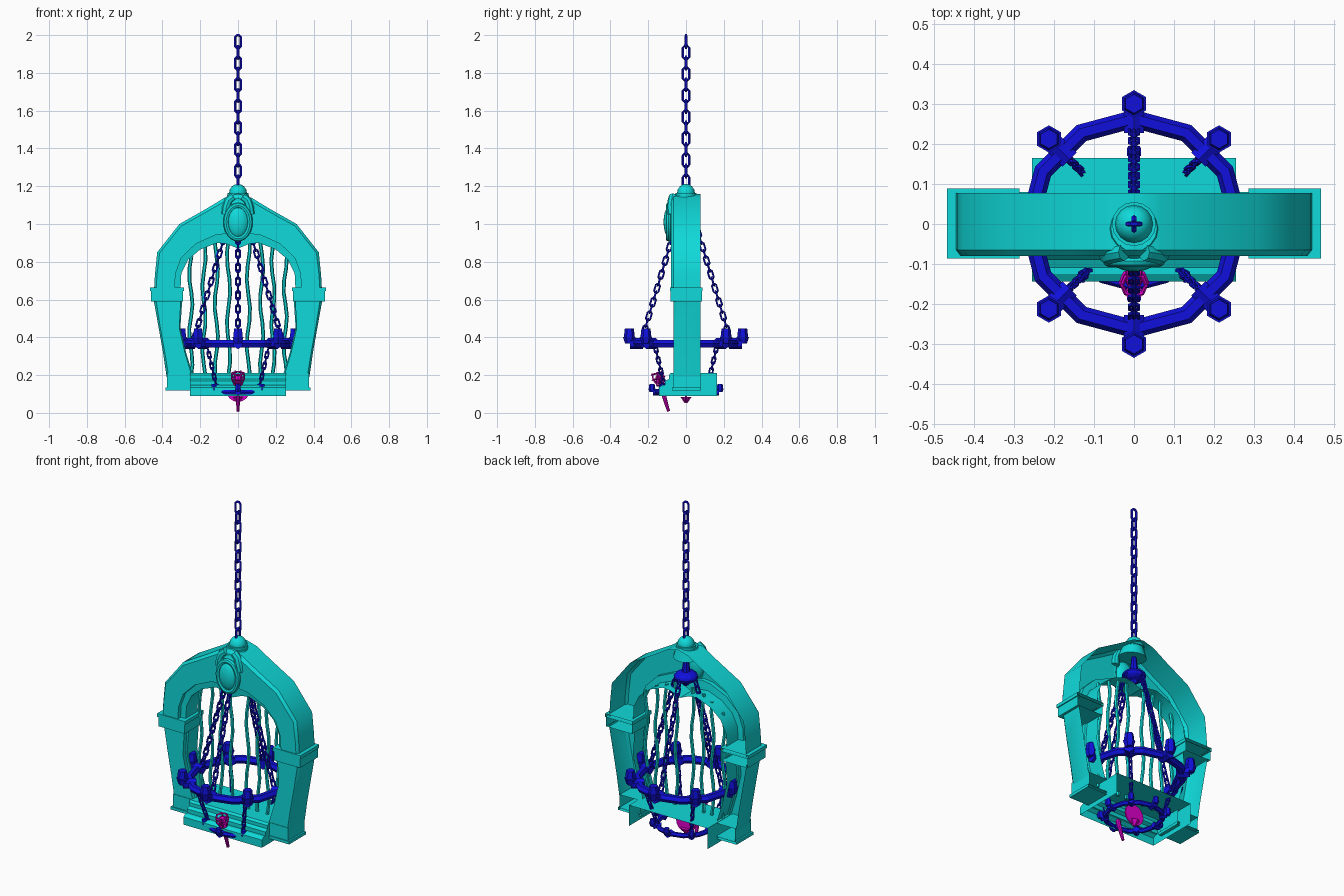
import bpy, bmesh
from math import sin, cos, pi, radians
from mathutils import Vector, Matrix

old = bpy.data.objects.get("Cube")
if old:
    bpy.data.objects.remove(old)


def material(name, rgb):
    m = bpy.data.materials.new(name)
    m.use_nodes = True
    m.diffuse_color = (*rgb, 1)
    m.node_tree.nodes["Principled BSDF"].inputs["Base Color"].default_value = (*rgb, 1)
    return m


TEAL = material("teal stone", (0.005, 0.7, 0.7))
BLUE = material("blue iron", (0.005, 0.005, 0.72))
PINK = material("magenta glow", (0.72, 0.0, 0.6))


def finish(name, bm, mat, smooth=False):
    bmesh.ops.recalc_face_normals(bm, faces=bm.faces)
    mesh = bpy.data.meshes.new(name)
    bm.to_mesh(mesh)
    bm.free()
    mesh.materials.append(mat)
    ob = bpy.data.objects.new(name, mesh)
    bpy.context.collection.objects.link(ob)
    if smooth:
        bpy.ops.object.select_all(action='DESELECT')
        ob.select_set(True)
        bpy.context.view_layer.objects.active = ob
        bpy.ops.object.shade_smooth_by_angle(angle=radians(35))
    return ob


def loft(bm, rows):
    """Skin open rows of points into one sheet."""
    vs = [[bm.verts.new(p) for p in r] for r in rows]
    for a, b in zip(vs, vs[1:]):
        for i in range(len(a) - 1):
            bm.faces.new((a[i], a[i + 1], b[i + 1], b[i]))


def tube(bm, pts, normal, r, sides=5, closed=False):
    """Sweep a round section along a path lying in one plane."""
    pts, n, count = [Vector(p) for p in pts], Vector(normal).normalized(), len(pts)
    rings = []
    for i, p in enumerate(pts):
        a = pts[i - 1] if closed or i else p
        b = pts[(i + 1) % count] if closed or i < count - 1 else p
        side = (b - a).cross(n).normalized()
        rings.append([bm.verts.new(p + r * (side * cos(2 * pi * k / sides) + n * sin(2 * pi * k / sides)))
                      for k in range(sides)])
    for i in range(count if closed else count - 1):
        a, b = rings[i], rings[(i + 1) % count]
        for k in range(sides):
            j = (k + 1) % sides
            bm.faces.new((a[k], a[j], b[j], b[k]))
    if not closed:
        bm.faces.new(rings[0])
        bm.faces.new(rings[-1])


def chain(bm, start, end, links, width, wire):
    start, end = Vector(start), Vector(end)
    along = (end - start).normalized()
    u = along.cross(Vector((0, 1, 0.01))).normalized()
    v = along.cross(u)
    pitch = (end - start).length / links
    half = pitch * 0.5 + wire
    for i in range(links):
        c = start + along * pitch * (i + 0.5)
        s, n = (u, v) if i % 2 else (v, u)
        straight = half - width / 2
        oval = []
        for k in range(8):
            a = pi / 8 + k * pi / 4
            lift = straight if sin(a) > 0 else -straight
            oval.append(c + s * cos(a) * width / 2 + along * (lift + sin(a) * width / 2))
        tube(bm, oval, n, wire, 5, True)


def cone(bm, a, b, r1, r2, sides):
    a, b = Vector(a), Vector(b)
    rot = (b - a).to_track_quat('Z', 'Y').to_matrix().to_4x4()
    bmesh.ops.create_cone(bm, cap_ends=True, segments=sides, radius1=r1, radius2=r2,
                          depth=(b - a).length, matrix=Matrix.Translation((a + b) / 2) @ rot)


def ball(bm, c, size, u=16, v=8):
    bmesh.ops.create_uvsphere(bm, u_segments=u, v_segments=v, radius=1,
                              matrix=Matrix.Translation(c) @ Matrix.Diagonal((*size, 1)))


def open_box(bm, x0, x1, y0, y1, z0, z1):
    """Box without a back face."""
    m = Matrix.Translation(((x0 + x1) / 2, (y0 + y1) / 2, (z0 + z1) / 2))
    new = bmesh.ops.create_cube(bm, size=1, matrix=m @ Matrix.Diagonal((abs(x1 - x0), y1 - y0, z1 - z0, 1)))
    back = [f for f in {f for v in new["verts"] for f in v.link_faces} if f.calc_center_median().y > y1 - 0.001]
    bmesh.ops.delete(bm, geom=back, context='FACES_ONLY')


def section(s, outer, inner, front, back, step):
    """Hollow frame section: outer wall, front, stepped moulding, inner wall."""
    o, i = Vector(outer), Vector(inner)
    m, e = i.lerp(o, step), o.lerp(i, 0.08)
    prof = [(o, back), (o, front + 0.015), (e, front), (m, front), (m, front + 0.025),
            (i, front + 0.03), (i, back - 0.02)]
    return [(s * p.x, y, p.y) for p, y in prof]


# Arch, hollow behind
bm = bmesh.new()
arch = [((.445, .64), (.305, .64)), ((.44, .73), (.3, .74)), ((.428, .85), (.265, .81)),
        ((.31, 1.0), (.2, .865)), ((.16, 1.085), (.11, .9)), ((.07, 1.14), (.06, .895)), ((0, 1.16), (0, .87))]
half = lambda s: [section(s, o, i, -.08, .077, .22) for o, i in arch]
loft(bm, half(1) + half(-1)[-2::-1])
finish("arch", bm, TEAL, True)

# Curved pillars with capitals and feet
pillar = [((.447, .6), (.295, .6)), ((.42, .45), (.305, .45)), ((.397, .32), (.275, .32)), ((.378, .19), (.235, .19))]
for s, side in ((1, "left"), (-1, "right")):
    bm = bmesh.new()
    loft(bm, [section(s, o, i, -.067, .077, .05) for o, i in pillar])
    finish(side + "_pillar", bm, TEAL, True)
    bm = bmesh.new()
    open_box(bm, s * .29, s * .46, -.082, .085, .59, .65)
    open_box(bm, s * .285, s * .466, -.086, .088, .645, .665)
    finish(side + "_capital", bm, TEAL)
    bm = bmesh.new()
    open_box(bm, s * .24, s * .375, -.07, .08, .13, .21)
    open_box(bm, s * .235, s * .385, -.075, .08, .118, .135)
    finish(side + "_foot", bm, TEAL)

# Stepped sill, open below and behind
bm = bmesh.new()
steps = [(-.143, .09), (-.143, .135), (-.125, .147), (-.11, .147), (-.11, .17), (-.09, .18),
         (-.09, .2), (-.08, .212), (.165, .212)]
loft(bm, [[(x, y, z) for y, z in steps] for x in (-.255, .255)])
for x in (-.255, .255):
    bm.faces.new([bm.verts.new((x, y, z)) for y, z in steps + [(.165, .09)]])
finish("sill", bm, TEAL)

# Wavy bars
bm = bmesh.new()
for n, x in enumerate((-.25, -.18, -.115, -.05, .055, .125, .185, .25)):
    top = .93 - 1.6 * x * x
    path = [(x + .009 * sin(n * 2 + k * 1.3), .01, .19 + (top - .19) * k / 10) for k in range(11)]
    tube(bm, path, (0, 1, 0), .010, 6)
finish("bars", bm, TEAL, True)

# Keystone: medallion, scrolls, collar and dome
bm = bmesh.new()
oval = [(.063 * cos(a), -.092, 1.01 + .088 * sin(a)) for a in (k * pi / 12 for k in range(24))]
tube(bm, oval, (0, 1, 0), .015, 8, True)
ball(bm, (0, -.085, 1.01), (.058, .034, .085), 20, 10)
finish("medallion", bm, TEAL, True)
bm = bmesh.new()
for s in (1, -1):
    tube(bm, [(s * .025, -.07, 1.145), (s * .05, -.075, 1.125), (s * .062, -.08, 1.09), (s * .068, -.075, 1.05)],
         (0, 1, 0), .022, 8)
finish("scrolls", bm, TEAL, True)
bm = bmesh.new()
cone(bm, (0, -.015, 1.09), (0, -.01, 1.15), .078, .058, 16)
cone(bm, (0, 0, 1.145), (0, 0, 1.165), .055, .055, 16)
ball(bm, (0, 0, 1.165), (.047, .047, .047))
finish("keystone_dome", bm, TEAL, True)

# Hanging chain and hub inside the arch
bm = bmesh.new()
chain(bm, (0, 0, 1.195), (0, 0, 1.994), 14, .034, .007)
finish("hanging_chain", bm, BLUE)
bm = bmesh.new()
ball(bm, (0, 0, .975), (.066, .066, .034), 12, 8)
cone(bm, (0, 0, .99), (0, 0, 1.1), .025, .012, 8)
cone(bm, (0, 0, .925), (0, 0, .96), .015, .035, 8)
finish("chain_hub", bm, BLUE)


def candle_ring(name, radius, z, wire, cup_r, cup, height):
    bm = bmesh.new()
    circle = [(radius * sin(a), radius * cos(a), z) for a in (k * pi / 6 for k in range(12))]
    tube(bm, circle, (0, 0, 1), wire, 6, True)
    for k in range(8):
        d = Vector((cos(k * pi / 4), sin(k * pi / 4), 0))
        at = lambda r, h: d * r + Vector((0, 0, h))
        # Clamp, arm and hexagonal cup
        cone(bm, at(radius - wire * 1.5, z), at(radius + wire * 1.5, z), wire * 1.25, wire * 1.25, 6)
        cone(bm, at(radius, z + wire * .3), at(cup_r, z + height * .25), wire * .7, wire * .7, 6)
        cone(bm, at(cup_r, z), at(cup_r, z + height * .45), cup * .65, cup, 6)
        cone(bm, at(cup_r, z + height * .45), at(cup_r, z + height), cup * .85, cup * .7, 6)
    finish(name, bm, BLUE)


candle_ring("large_ring", .262, .367, .023, .3, .034, .08)
candle_ring("small_ring", .155, .11, .014, .18, .02, .042)

# Four chains up to the hub, four down to the small ring
bm = bmesh.new()
for k in range(4):
    a, b = k * pi / 2, k * pi / 2 + pi / 4
    chain(bm, (.06 * cos(a), .06 * sin(a), .97), (.235 * cos(a), .235 * sin(a), .385), 16, .024, .0055)
    chain(bm, (.23 * cos(b), .23 * sin(b), .35), (.155 * cos(b), .155 * sin(b), .12), 8, .018, .005)
finish("support_chains", bm, BLUE)

# Glow disc with a drooping point, and leaning torch with an open basket
bm = bmesh.new()
cone(bm, (0, -.004, .12), (0, .004, .12), .062, .062, 16)
cone(bm, (0, 0, .052), (0, 0, .085), .008, .03, 6)
finish("glow_disc", bm, PINK)
bm = bmesh.new()
foot, head = Vector((0, -.092, .008)), Vector((0, -.135, .15))
cone(bm, foot, head, .008, .014, 8)
axis = (head - foot).normalized()
cross = Vector((1, 0, 0))
other = axis.cross(cross)
for h, r in ((0, .02), (.035, .033), (.062, .03)):
    loop = [head + axis * h + r * (cross * cos(k * pi / 4) + other * sin(k * pi / 4)) for k in range(8)]
    tube(bm, loop, axis, .005, 4, True)
for k in range(6):
    d = cross * cos(k * pi / 3) + other * sin(k * pi / 3)
    tube(bm, [head + d * .018, head + axis * .035 + d * .034, head + axis * .068 + d * .03], axis.cross(d), .0045, 4)
ball(bm, head + axis * .03, (.02, .02, .026), 8, 6)
finish("torch", bm, PINK)
